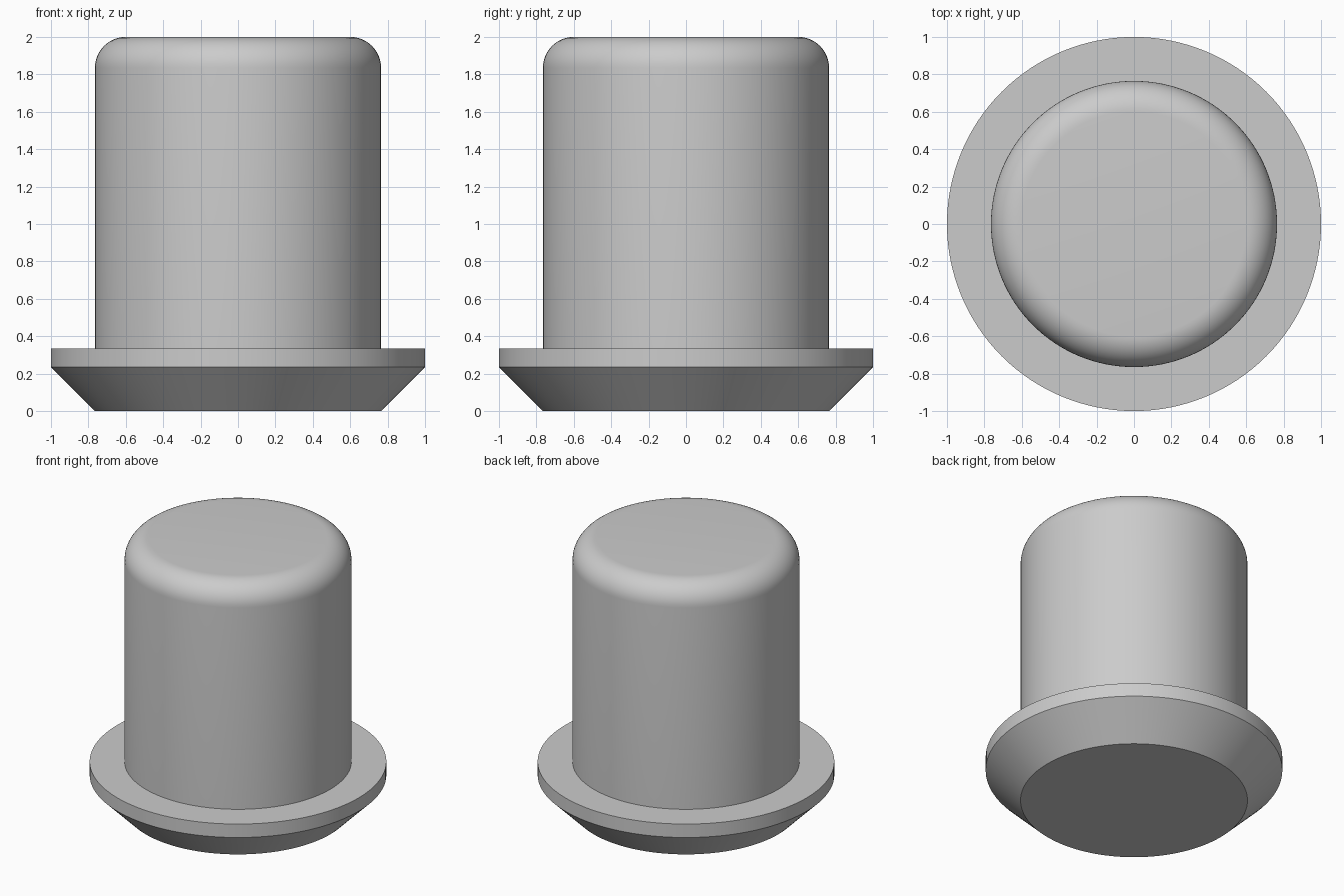
import bpy
import bmesh
from math import cos, sin, pi, radians

cube = bpy.data.objects.get("Cube")
if cube:
    bpy.data.objects.remove(cube, do_unlink=True)

grey = bpy.data.materials.new("plain grey")
grey.use_nodes = True
colour = (0.6, 0.6, 0.6, 1)
grey.diffuse_color = colour
grey.node_tree.nodes["Principled BSDF"].inputs["Base Color"].default_value = colour

SEGMENTS = 128
BODY_R, RIM_R = 0.765, 1.0
RIM_LOW, RIM_TOP, HEIGHT = 0.235, 0.335, 2.0
ROUND, STEPS = 0.165, 12


def lathe(name, profile):
    """Revolve (radius, height) points around z; ends on the axis close it."""
    bm = bmesh.new()
    verts = [bm.verts.new((r, 0, z)) for r, z in profile]
    edges = [bm.edges.new(pair) for pair in zip(verts, verts[1:])]
    bmesh.ops.spin(bm, geom=verts + edges, cent=(0, 0, 0), axis=(0, 0, 1),
                   angle=2 * pi, steps=SEGMENTS, use_merge=True)
    bmesh.ops.remove_doubles(bm, verts=bm.verts, dist=1e-5)
    bmesh.ops.recalc_face_normals(bm, faces=bm.faces)
    mesh = bpy.data.meshes.new(name)
    bm.to_mesh(mesh)
    bm.free()
    mesh.materials.append(grey)
    obj = bpy.data.objects.new(name, mesh)
    bpy.context.collection.objects.link(obj)
    bpy.ops.object.select_all(action="DESELECT")
    obj.select_set(True)
    bpy.context.view_layer.objects.active = obj
    bpy.ops.object.shade_smooth_by_angle(angle=radians(30))
    return obj


# Chamfered foot, flat rim, straight body and rounded top edge in one profile
foot = [(0, 0), (BODY_R, 0), (RIM_R, RIM_LOW), (RIM_R, RIM_TOP), (BODY_R, RIM_TOP)]
angles = [pi / 2 * i / STEPS for i in range(STEPS + 1)]
shoulder = [(BODY_R - ROUND + ROUND * cos(a), HEIGHT - ROUND + ROUND * sin(a))
            for a in angles]
lathe("flanged_plug", foot + shoulder + [(0, HEIGHT)])
